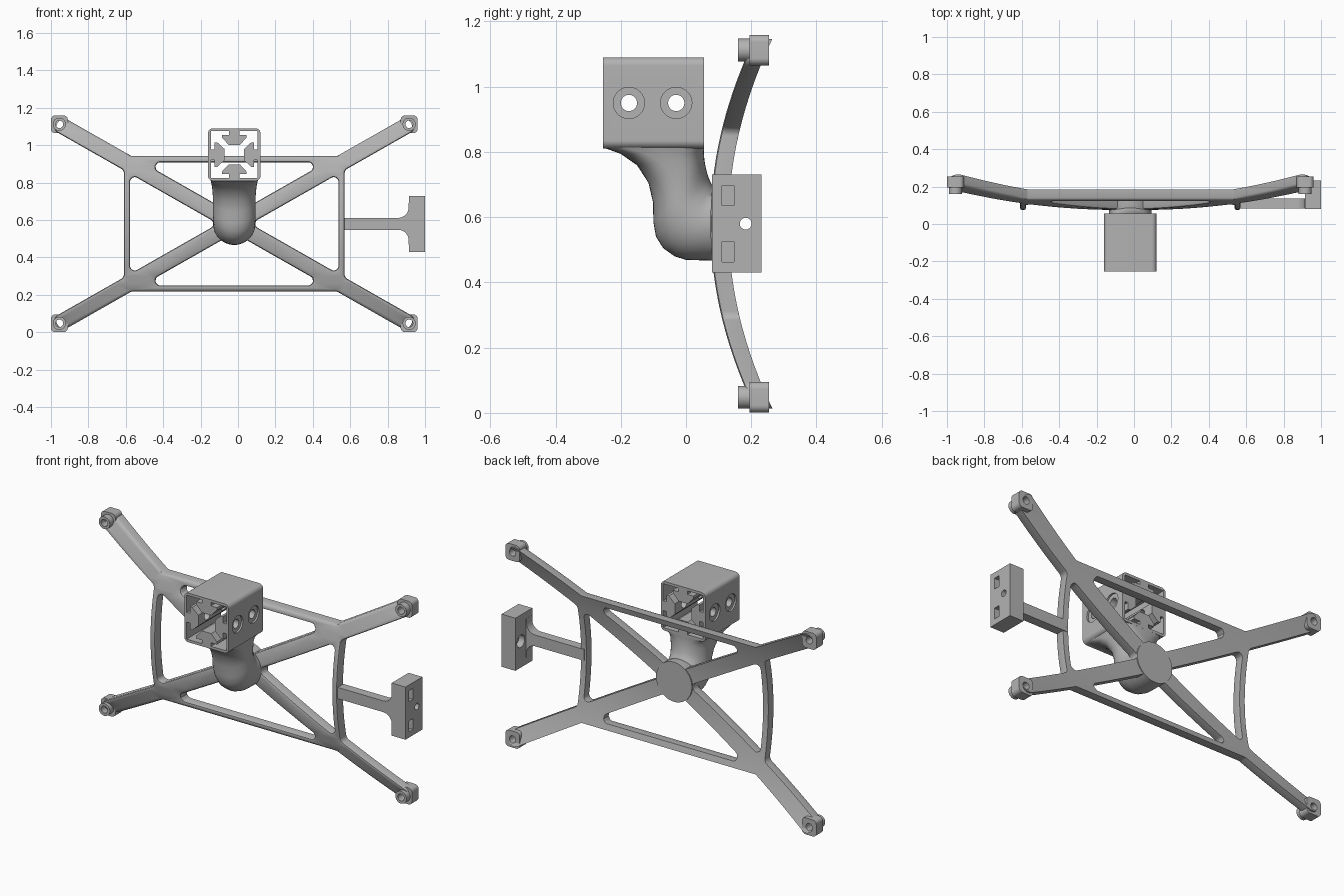
import bpy, bmesh, math
from mathutils import Vector, Matrix

if "Cube" in bpy.data.objects:
    bpy.data.objects.remove(bpy.data.objects["Cube"], do_unlink=True)

grey = bpy.data.materials.new("plain_grey")
GREY = (0.45, 0.45, 0.45, 1)
grey.diffuse_color = GREY
grey.use_nodes = True
grey.node_tree.nodes["Principled BSDF"].inputs["Base Color"].default_value = GREY

CX, CZ = -0.02, 0.58            # centre of the cross frame
TIP = Vector((0.935, 0.532))    # arm tip, measured from that centre


def finish(name, bm):
    bmesh.ops.recalc_face_normals(bm, faces=bm.faces[:])
    mesh = bpy.data.meshes.new(name)
    bm.to_mesh(mesh)
    bm.free()
    mesh.materials.append(grey)
    obj = bpy.data.objects.new(name, mesh)
    bpy.context.collection.objects.link(obj)
    return obj


def activate(obj):
    bpy.ops.object.select_all(action='DESELECT')
    obj.select_set(True)
    bpy.context.view_layer.objects.active = obj


def smooth(obj):
    activate(obj)
    bpy.ops.object.shade_smooth_by_angle(angle=math.radians(35))


def cut(obj, bm):
    cutter = finish("cutter", bm)
    cutter.hide_render = True
    mod = obj.modifiers.new("cut", 'BOOLEAN')
    mod.operation, mod.solver, mod.object = 'DIFFERENCE', 'EXACT', cutter
    activate(obj)
    bpy.ops.object.modifier_apply(modifier=mod.name)
    bpy.data.objects.remove(cutter, do_unlink=True)


def drill(obj, x0, x1, y, z, r):
    bm = bmesh.new()
    place = Matrix.Translation(((x0 + x1) / 2, y, z)) @ Matrix.Rotation(math.pi / 2, 4, 'Y')
    bmesh.ops.create_cone(bm, cap_ends=True, segments=32, radius1=r, radius2=r,
                          depth=x1 - x0, matrix=place)
    cut(obj, bm)


def circle(r, cx=0, cz=0, n=32):
    return [Vector((cx + r * math.cos(math.tau * i / n), cz + r * math.sin(math.tau * i / n)))
            for i in range(n)]


def rounded(points, r=0.0, steps=8):
    """Round every corner; a third value in a point overrides the radius."""
    out = []
    for i, p in enumerate(points):
        rad = p[2] if len(p) > 2 else r
        here = Vector(p[:2])
        a = (Vector(points[i - 1][:2]) - here).normalized()
        b = (Vector(points[(i + 1) % len(points)][:2]) - here).normalized()
        if rad <= 0:
            out.append(here)
            continue
        half = a.angle(b) / 2
        run = rad / math.tan(half)
        c = here + (a + b).normalized() * rad / math.sin(half)
        start, end = here + a * run - c, here + b * run - c
        out += [c + start.lerp(end, k / steps).normalized() * rad for k in range(steps + 1)]
    return out


def rect(hx, hz):
    return [(-hx, -hz), (hx, -hz), (hx, hz), (-hx, hz)]


def inset_loop(loop, d):
    out = []
    for i, p in enumerate(loop):
        e1 = (p - loop[i - 1]).normalized()
        e2 = (loop[(i + 1) % len(loop)] - p).normalized()
        n1, n2 = Vector((-e1.y, e1.x)), Vector((-e2.y, e2.x))
        out.append(p + (n1 + n2) * d / (1 + n1.dot(n2)))
    return out


def prism(loops, levels, cx=0, cz=0):
    """Extrude an outline with holes along y through (inset, y) levels."""
    bm = bmesh.new()
    caps = [[], []]
    for k, loop in enumerate(loops):
        area = sum(loop[i - 1].cross(loop[i]) for i in range(len(loop)))
        if (area > 0) != (k == 0):
            loop = loop[::-1]
        rings = [[bm.verts.new((cx + p.x, y, cz + p.y))
                  for p in (inset_loop(loop, d) if d else loop)] for d, y in levels]
        n = len(loop)
        for r0, r1 in zip(rings, rings[1:]):
            for i in range(n):
                bm.faces.new((r0[i - 1], r0[i], r1[i], r1[i - 1]))
        for cap, ring in zip(caps, (rings[0], rings[-1])):
            cap += [bm.edges.get((ring[i - 1], ring[i])) for i in range(n)]
    for cap in caps:
        bmesh.ops.triangle_fill(bm, use_beauty=True, use_dissolve=False, edges=cap)
    return bm


# Cross frame: arms and bars share one outline, then the sheet is bowed in y
HW, BX, BZ, BAR = 0.043, 0.59, 0.362, 0.033
along = TIP.normalized()
side = Vector((-along.y, along.x))


def edge_z(x, s):
    return (s * HW - side.x * x) / side.y


def edge_x(z, s):
    return (s * HW - side.y * z) / side.x


end = along * 1.1
low, high = end - side * HW, end + side * HW
quarter = [(BX, edge_z(BX, -1), 0.03), (low.x, low.y, 0.04),
           (high.x, high.y, 0.04), (edge_x(BZ, 1), BZ, 0.03)]
half_top = quarter + [(-x, z, r) for x, z, r in quarter[::-1]]
outline = half_top + [(-x, -z, r) for x, z, r in half_top]
loops = [rounded(outline)]
ix, iz = BX - BAR, BZ - BAR
for s in (1, -1):
    loops.append(rounded([(s * edge_x(0, -1), 0), (s * ix, edge_z(ix, -1)),
                          (s * ix, -edge_z(ix, -1))], 0.025))
    loops.append(rounded([(0, s * edge_z(0, 1)), (edge_x(iz, 1), s * iz),
                          (-edge_x(iz, 1), s * iz)], 0.025))
corners = [(sx, sz) for sx in (1, -1) for sz in (1, -1)]
loops += [circle(0.02, sx * TIP.x, sz * TIP.y) for sx, sz in corners]
bm = prism(loops, [(0.012, 0), (0.0035, 0.0035), (0, 0.012), (0, 0.055)], CX, CZ)
for i in range(-14, 15):
    bmesh.ops.bisect_plane(bm, geom=bm.verts[:] + bm.edges[:] + bm.faces[:],
                           plane_co=(0, 0, CZ + i * 0.04), plane_no=(0, 0, 1))
for v in bm.verts:
    v.co.y += 0.075 + 0.42 * (v.co.z - CZ) ** 2
smooth(finish("cross_frame", bm))

# Pads and raised rings at the four arm tips
for sx, sz in corners:
    label = ("upper" if sz > 0 else "lower") + ("_left" if sx > 0 else "_right")
    x, z = CX + sx * TIP.x, CZ + sz * TIP.y
    pad = [rounded(rect(0.045, 0.047), 0.022), circle(0.02)]
    smooth(finish(label + "_tip_pad", prism(pad, [(0, 0.195), (0, 0.255)], x, z)))
    ring = [circle(0.035), circle(0.02)]
    smooth(finish(label + "_tip_ring", prism(ring, [(0, 0.16), (0, 0.2)], x, z)))

# Clamp box with a keyed channel running front to back
key = [(-0.125, 0.125), (-0.028, 0.125), (-0.028, 0.105), (-0.065, 0.105), (-0.065, 0.09),
       (-0.03, 0.052)]
key += [(-x, z) for x, z in key[:0:-1]]
channel = []
for turn in range(4):
    channel += [Vector(p) for p in key]
    key = [(z, -x) for x, z in key]
BOX_Z = 0.95
box = finish("clamp_box", prism([rounded(rect(0.14, 0.14), 0.025), channel],
                                [(0, -0.255), (0, 0.055)], CX, BOX_Z))
for y in (-0.175, -0.03):
    drill(box, CX - 0.2, CX + 0.2, y, BOX_Z, 0.025)
    for s in (1, -1):
        mid = CX + s * 0.16
        drill(box, mid - 0.03, mid + 0.03, y, BOX_Z, 0.048)
smooth(box)

# Elbow neck lofted from the round back disc up to the box:
# rear y, rear z, front y, front z, half width, roundness power
sections = [
    (0.137, 0.693, 0.137, 0.467, 0.113, 2), (0.1, 0.693, 0.07, 0.467, 0.113, 2),
    (0.086, 0.69, 0, 0.469, 0.113, 2), (0.079, 0.7, -0.035, 0.48, 0.113, 2),
    (0.074, 0.71, -0.07, 0.505, 0.113, 2), (0.069, 0.722, -0.092, 0.54, 0.113, 2),
    (0.065, 0.735, -0.1, 0.585, 0.113, 2.1), (0.061, 0.75, -0.101, 0.645, 0.113, 2.2),
    (0.058, 0.765, -0.115, 0.705, 0.115, 2.5), (0.056, 0.78, -0.15, 0.759, 0.118, 3),
    (0.055, 0.795, -0.2, 0.794, 0.122, 4), (0.055, 0.815, -0.255, 0.814, 0.127, 8)]
bm = bmesh.new()
N = 40
rings = []
for ay, az, by, bz, w, power in sections:
    mid, arm = Vector((0, ay + by, az + bz)) / 2, Vector((0, by - ay, bz - az)) / 2
    ring = []
    for i in range(N):
        c, s = math.cos(math.tau * i / N), math.sin(math.tau * i / N)
        c, s = (math.copysign(abs(t) ** (2 / power), t) for t in (c, s))
        ring.append(bm.verts.new(mid + arm * s + Vector((CX + w * c, 0, 0))))
    rings.append(ring)
for r0, r1 in zip(rings, rings[1:]):
    for i in range(N):
        bm.faces.new((r0[i - 1], r0[i], r1[i], r1[i - 1]))
bm.faces.new(rings[0])
bm.faces.new(rings[-1])
smooth(finish("elbow_neck", bm))

# Side bracket: flat bar flaring into a drilled block
flare = [(0.55, -0.032), (0.912, -0.032, 0.055), (0.912, -0.11), (0.93, -0.11)]
flare += [(p[0], -p[1], *p[2:]) for p in flare[::-1]]
smooth(finish("bracket_bar", prism([rounded(flare)], [(0, 0.083), (0, 0.135)], 0, CZ)))
block = finish("bracket_block", prism([rounded(rect(0.0435, 0.15))],
                                      [(0, 0.08), (0, 0.232)], 0.9565, CZ))
drill(block, 0.9, 1.02, 0.183, CZ, 0.018)
drill(block, 0.9, 0.95, 0.183, CZ, 0.035)
for s in (1, -1):
    bm = bmesh.new()
    bmesh.ops.create_cube(bm, size=1, matrix=Matrix.Translation((0.99, 0.129, CZ + s * 0.086))
                          @ Matrix.Diagonal((0.06, 0.036, 0.062, 1)))
    cut(block, bm)
smooth(block)
